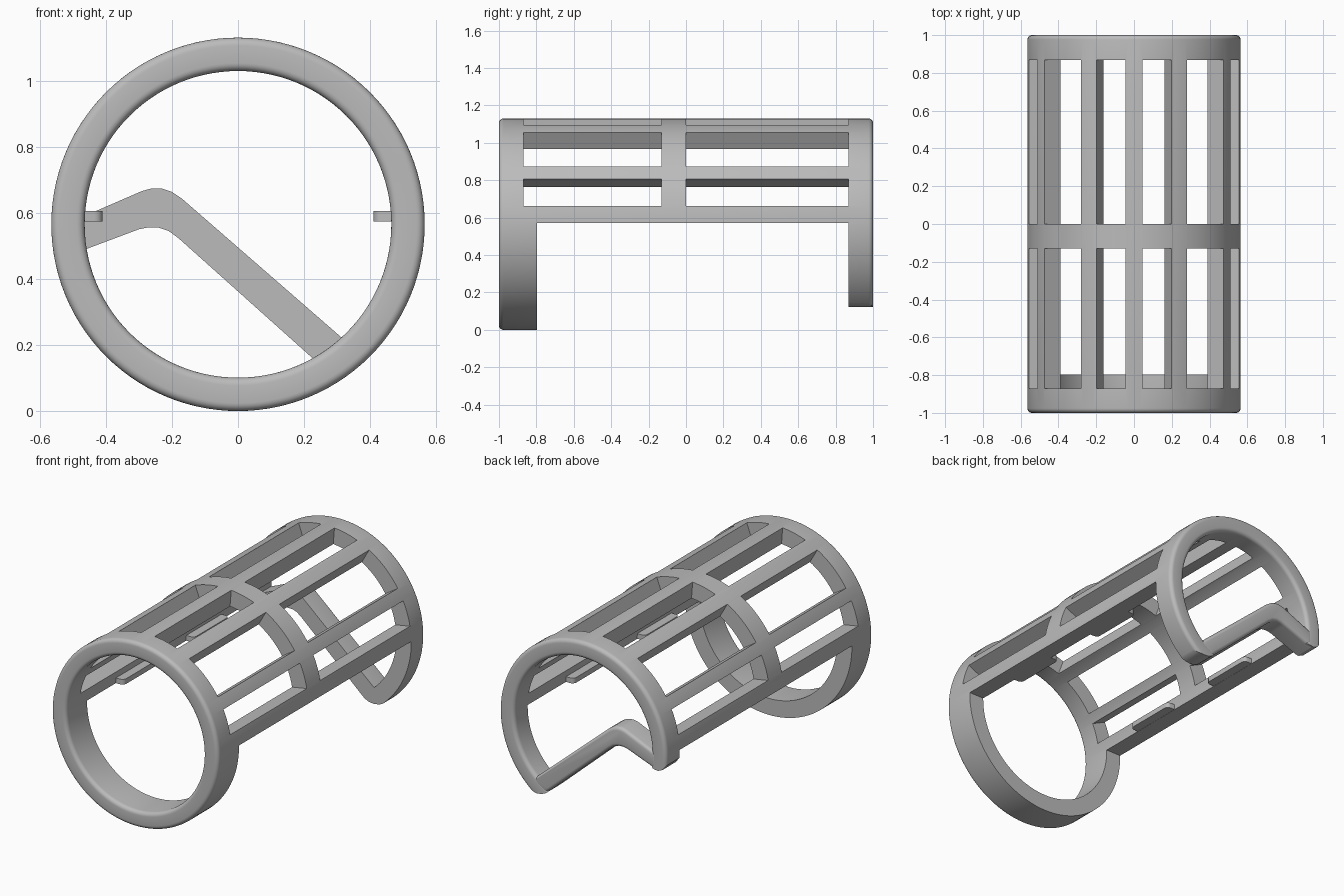
import bpy, bmesh, math
from mathutils import Vector, Matrix

cube = bpy.data.objects.get("Cube")
if cube:
    bpy.data.objects.remove(cube, do_unlink=True)

R, R_IN, FILLET = 0.565, 0.464, 0.024
CZ = R

grey = bpy.data.materials.new("light grey plastic")
grey.use_nodes = True
colour = (0.5, 0.5, 0.5, 1)
grey.diffuse_color = colour
grey.node_tree.nodes["Principled BSDF"].inputs["Base Color"].default_value = colour


def finish(name, bm):
    bmesh.ops.recalc_face_normals(bm, faces=bm.faces[:])
    mesh = bpy.data.meshes.new(name)
    bm.to_mesh(mesh)
    bm.free()
    mesh.materials.append(grey)
    obj = bpy.data.objects.new(name, mesh)
    bpy.context.collection.objects.link(obj)
    return obj


def activate(obj):
    bpy.ops.object.select_all(action='DESELECT')
    obj.select_set(True)
    bpy.context.view_layer.objects.active = obj


def smooth(obj):
    activate(obj)
    bpy.ops.object.shade_smooth_by_angle(angle=math.radians(32))


def add_prism(bm, outline, y0, y1):
    """Extrude an (x, z) outline along y."""
    face = bm.faces.new([bm.verts.new((x, y0, z)) for x, z in outline])
    geom = bmesh.ops.extrude_face_region(bm, geom=[face])["geom"]
    top = [v for v in geom if isinstance(v, bmesh.types.BMVert)]
    bmesh.ops.translate(bm, verts=top, vec=(0, y1 - y0, 0))


def polar(radius, deg):
    a = math.radians(deg)
    return radius * math.sin(a), CZ + radius * math.cos(a)


def cut(target, cutter):
    cutter.hide_render = True
    mod = target.modifiers.new("cut", 'BOOLEAN')
    mod.operation, mod.solver, mod.object = 'DIFFERENCE', 'EXACT', cutter
    activate(target)
    bpy.ops.object.modifier_apply(modifier=mod.name)
    bpy.data.objects.remove(cutter, do_unlink=True)


# Tube with rounded rims, turned around the y axis
bm = bmesh.new()
profile = []
corners = [(R, -1, -1, 1), (R, 1, -1, -1), (R_IN, 1, 1, -1), (R_IN, -1, 1, 1)]
for i, (r, y, sr, sy) in enumerate(corners):
    centre = Vector((r + sr * FILLET, y + sy * FILLET))
    for k in range(6):
        t = k / 5 * math.pi / 2
        if i % 2 == 0:
            off = (-sr * math.sin(t), -sy * math.cos(t))
        else:
            off = (-sr * math.cos(t), -sy * math.sin(t))
        p = centre + FILLET * Vector(off)
        profile.append(bm.verts.new((p.x, p.y, CZ)))
edges = [bm.edges.new((a, b)) for a, b in zip(profile, profile[1:] + profile[:1])]
bmesh.ops.spin(bm, geom=profile + edges, cent=(0, 0, CZ), axis=(0, 1, 0),
               angle=math.tau, steps=112, use_merge=False)
bmesh.ops.remove_doubles(bm, verts=bm.verts[:], dist=1e-5)
cage = finish("cage_body", bm)

# Open underside between the two end rings
bm = bmesh.new()
add_prism(bm, [(-1, -1), (1, -1), (1, 0.572), (-1, 0.572)], -0.797, 0.868)
cut(cage, finish("underside_cutter", bm))

# Window slots: two rows, mirrored left and right
bm = bmesh.new()
for y0, y1 in ((-0.87, -0.13), (0, 0.868)):
    for a0, a1 in ((4.6, 20.5), (29.7, 57), (64.7, 80)):
        for s in (-1, 1):
            add_prism(bm, [polar(0.3, s * a0), polar(0.8, s * a0),
                           polar(0.8, s * a1), polar(0.3, s * a1)], y0, y1)
cut(cage, finish("slot_cutter", bm))

# Slanted cut under the back ring, with rounded tips
lower_edge = [(-0.46, 0.49), (-0.3, 0.55), (-0.27, 0.556), (-0.24, 0.555),
              (-0.21, 0.545), (-0.18, 0.523), (0.22, 0.165)]
left_tip = [(-0.6, 0.55), (-0.56, 0.52), (-0.54, 0.492), (-0.51, 0.479), (-0.485, 0.482)]
right_tip = [(0.25, 0.139), (0.28, 0.126), (0.31, 0.123), (0.345, 0.128), (0.4, 0.15)]
bm = bmesh.new()
add_prism(bm, left_tip + lower_edge + right_tip + [(0.8, -0.5), (-0.8, -0.5)], 0.8, 1.2)
cut(cage, finish("back_cutter", bm))
smooth(cage)

# Bent cross bar that closes the back ring
upper_edge = [(0.345, 0.195), (-0.17, 0.643), (-0.2, 0.663), (-0.23, 0.673),
              (-0.26, 0.674), (-0.29, 0.666), (-0.5, 0.575)]
bm = bmesh.new()
add_prism(bm, [(-0.5, 0.476)] + lower_edge + [(0.253, 0.137)] + upper_edge, 0.868, 1)
rim = [e for e in bm.edges if all(v.co.y > 0.99 for v in e.verts)]
bmesh.ops.bevel(bm, geom=rim, offset=0.02, segments=4, profile=0.5, affect='EDGES')
smooth(finish("back_cross_bar", bm))

# Small inner tabs along both side rails
for side, s in (("left", 1), ("right", -1)):
    for place, y0, y1 in (("front", -0.52, -0.19), ("back", 0.16, 0.5)):
        bm = bmesh.new()
        add_prism(bm, [(s * 0.41, 0.573), (s * 0.49, 0.573),
                       (s * 0.49, 0.605), (s * 0.41, 0.605)], y0, y1)
        ends = [e for e in bm.edges if all(abs(v.co.x) < 0.42 for v in e.verts)
                and abs(e.verts[0].co.z - e.verts[1].co.z) > 0.01]
        bmesh.ops.bevel(bm, geom=ends, offset=0.025, segments=4, profile=0.5, affect='EDGES')
        smooth(finish(f"{place}_{side}_tab", bm))
